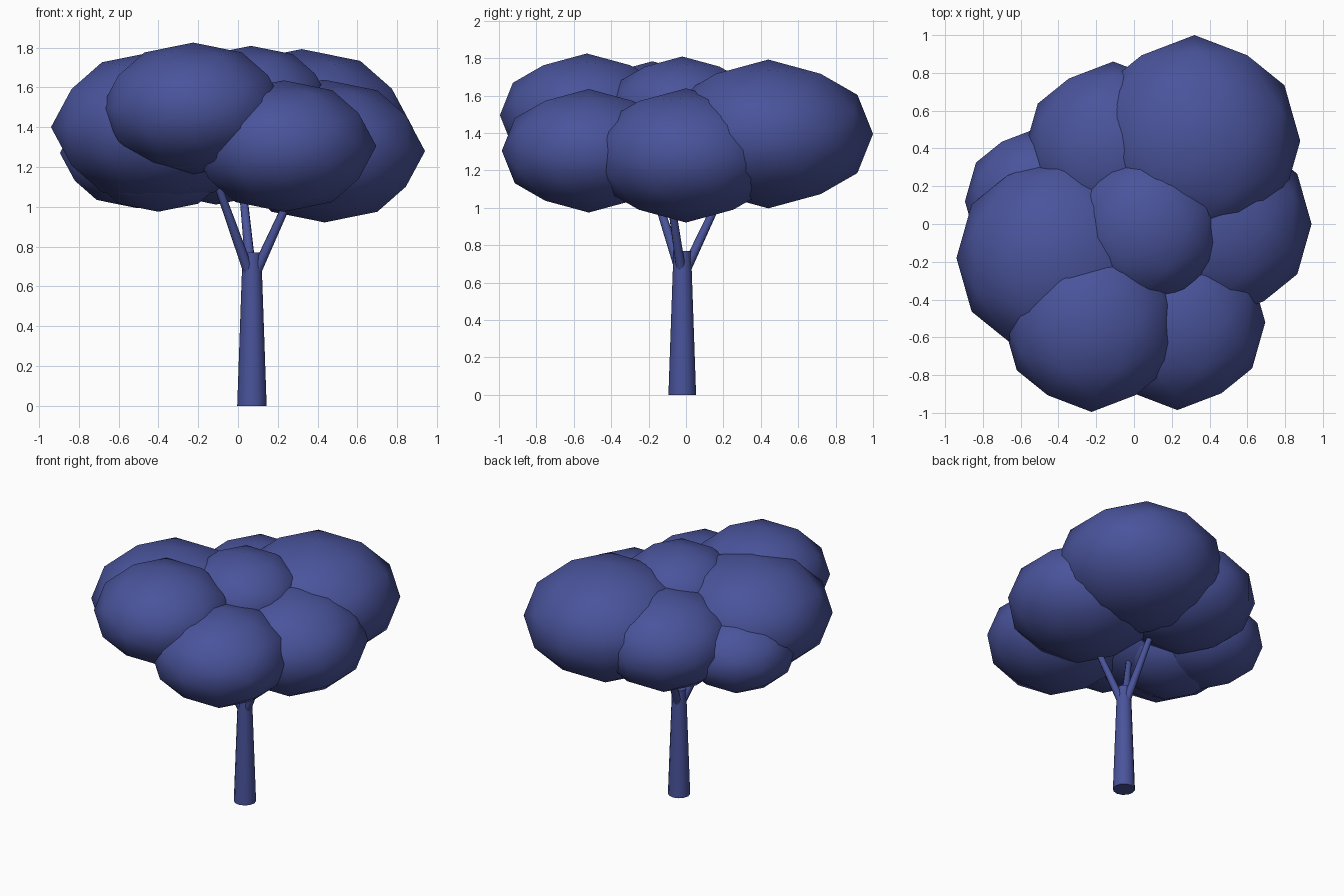
import bpy, bmesh, math
from mathutils import Vector

cube = bpy.data.objects.get("Cube")
if cube:
    bpy.data.objects.remove(cube, do_unlink=True)

# One colour for the whole tree
blue = bpy.data.materials.new("dusk_blue")
blue.use_nodes = True
blue.diffuse_color = (0.068, 0.088, 0.33, 1)
shader = next(n for n in blue.node_tree.nodes if n.type == "BSDF_PRINCIPLED")
shader.inputs["Base Color"].default_value = blue.diffuse_color
shader.inputs["Roughness"].default_value = 0.9


def finish(name, bm):
    """Turn a bmesh into a smooth object that keeps sharp rims."""
    bmesh.ops.recalc_face_normals(bm, faces=bm.faces)
    mesh = bpy.data.meshes.new(name)
    bm.to_mesh(mesh)
    bm.free()
    mesh.materials.append(blue)
    mesh.shade_smooth()
    mesh.set_sharp_from_angle(angle=math.radians(50))
    obj = bpy.data.objects.new(name, mesh)
    bpy.context.collection.objects.link(obj)
    return obj


def leaf_clump(name, centre, radius, squash=0.71):
    """Flattened, once-subdivided icosahedron standing on an edge."""
    bm = bmesh.new()
    golden = (1 + math.sqrt(5)) / 2
    for a in (-1, 1):
        for b in (-golden, golden):
            for co in ((a, 0, b), (0, b, a), (b, a, 0)):
                bm.verts.new(co)
    bmesh.ops.convex_hull(bm, input=bm.verts)
    bmesh.ops.subdivide_edges(bm, edges=bm.edges[:], cuts=1, use_grid_fill=True)
    for v in bm.verts:
        v.co = v.co.normalized() * radius
        v.co.z *= squash
    obj = finish(name, bm)
    obj.location = centre


def limb(name, start, end, r_start, r_end, sides):
    """Tapered round limb between two points."""
    start, end = Vector(start), Vector(end)
    axis = end - start
    bm = bmesh.new()
    bmesh.ops.create_cone(bm, cap_ends=True, segments=sides, radius1=r_start,
                          radius2=r_end, depth=axis.length)
    obj = finish(name, bm)
    obj.location = (start + end) / 2
    obj.rotation_mode = "QUATERNION"
    obj.rotation_quaternion = axis.to_track_quat("Z", "Y")


# Trunk
trunk_x, trunk_y = 0.07, -0.02
limb("trunk", (trunk_x, trunk_y, 0), (trunk_x, trunk_y, 0.77), 0.074, 0.047, 12)

# Three branches fanning out into the crown
for i in range(3):
    angle = math.radians(-18 + 120 * i)
    out = Vector((math.cos(angle), math.sin(angle), 0))
    foot = Vector((trunk_x, trunk_y, 0.68)) + out * 0.025
    limb(f"branch_{i + 1}", foot, foot + out * 0.24 + Vector((0, 0, 0.5)),
         0.027, 0.018, 8)

# Crown: centre and radius of each clump
clumps = {
    "crown_top": ((0.065, -0.02, 1.525), 0.40),
    "crown_back_left": ((0.32, 0.44, 1.395), 0.56),
    "crown_back": ((-0.11, 0.39, 1.345), 0.47),
    "crown_right": ((-0.40, -0.18, 1.40), 0.54),
    "crown_front_right": ((-0.225, -0.53, 1.495), 0.465),
    "crown_front_left": ((0.23, -0.52, 1.305), 0.465),
    "crown_left": ((0.435, 0, 1.28), 0.505),
    "crown_back_right_low": ((-0.505, 0.12, 1.27), 0.39),
    "crown_right_low": ((-0.40, -0.11, 1.245), 0.38),
}
for name, (centre, radius) in clumps.items():
    leaf_clump(name, centre, radius)
